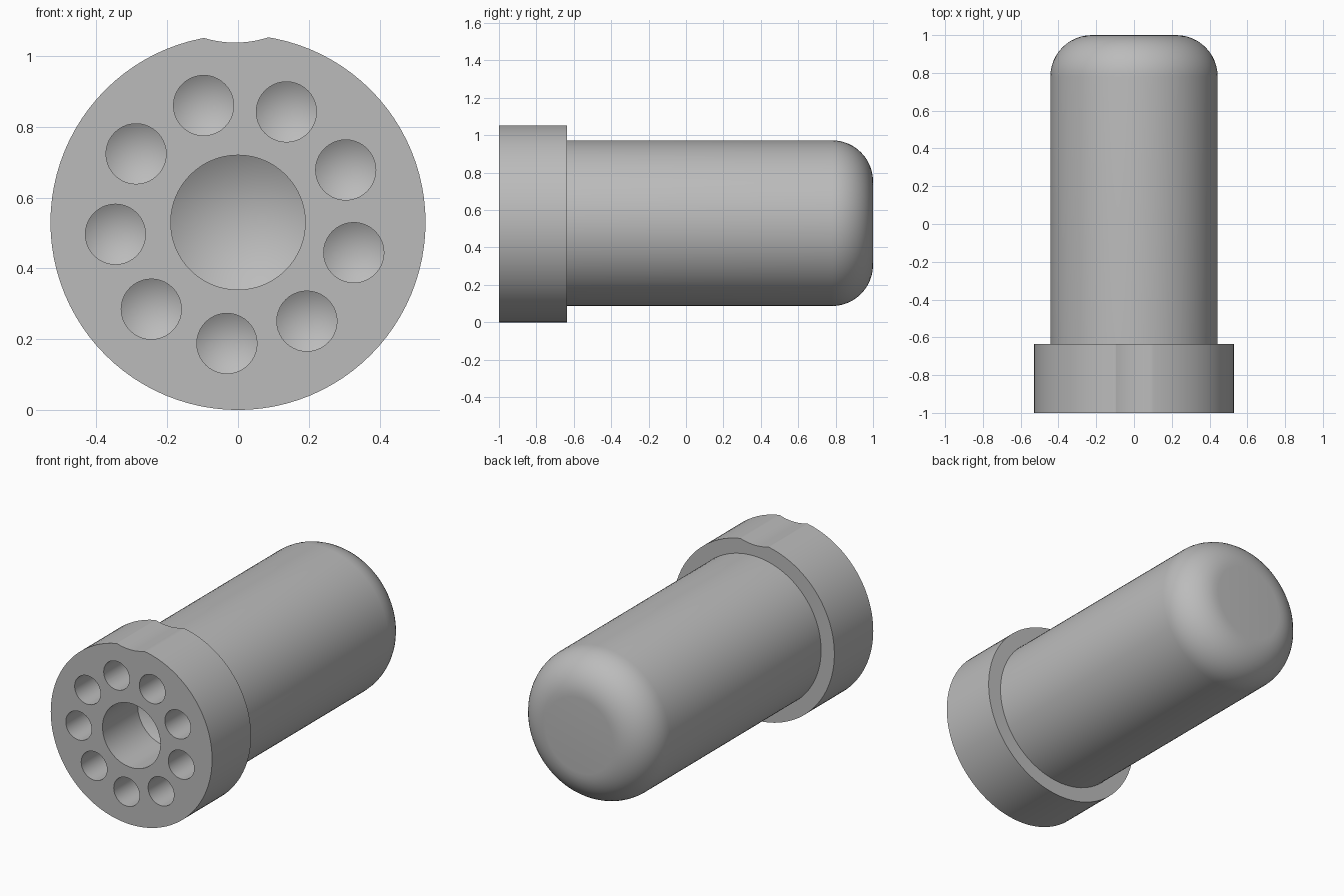
import bpy
import bmesh
from math import cos, sin, pi, radians

default = bpy.data.objects.get("Cube")
if default:
    bpy.data.objects.remove(default, do_unlink=True)

AXIS_Z = 0.53       # height of the long axis
FRONT = -1.0

grey = bpy.data.materials.new("plain_grey")
grey.use_nodes = True
colour = (0.5, 0.5, 0.5, 1)
grey.diffuse_color = colour
grey.node_tree.nodes["Principled BSDF"].inputs["Base Color"].default_value = colour


def turned(bm, profile, cx, cz, segments):
    """Revolve (radius, y) points around an axis along y, as a closed solid."""
    rings = []
    for r, y in profile:
        if r == 0:
            rings.append([bm.verts.new((cx, y, cz))] * segments)
        else:
            rings.append([bm.verts.new((cx + r * cos(2 * pi * i / segments), y,
                                        cz + r * sin(2 * pi * i / segments)))
                          for i in range(segments)])
    for a, b in zip(rings, rings[1:]):
        for i in range(segments):
            j = (i + 1) % segments
            corners = dict.fromkeys((a[i], a[j], b[j], b[i]))
            bm.faces.new(list(corners))
    for ring in (rings[0], rings[-1]):
        if ring[0] is not ring[1]:
            bm.faces.new(ring)


def finish(name, bm):
    bmesh.ops.recalc_face_normals(bm, faces=bm.faces)
    mesh = bpy.data.meshes.new(name)
    bm.to_mesh(mesh)
    bm.free()
    mesh.materials.append(grey)
    obj = bpy.data.objects.new(name, mesh)
    bpy.context.collection.objects.link(obj)
    return obj


# Stepped body: wide front flange, long barrel, rounded back end
flange_r, barrel_r, fillet, step_y = 0.53, 0.443, 0.22, -0.635
profile = [(flange_r, FRONT), (flange_r, step_y), (barrel_r, step_y)]
for k in range(13):
    a = k / 12 * pi / 2
    profile.append((barrel_r - fillet + fillet * cos(a), 1 - fillet + fillet * sin(a)))
bm = bmesh.new()
turned(bm, profile, 0, AXIS_Z, 96)
body = finish("stepped_barrel", bm)


# Drilled holes with conical bottoms
def drill(bm, r, cx, cz, depth, segments):
    end = FRONT + depth
    turned(bm, [(r, FRONT - 0.1), (r, end), (0, end + 0.6 * r)], cx, cz, segments)


bm = bmesh.new()
drill(bm, 0.19, 0, AXIS_Z, 0.33, 64)
for k in range(9):
    a = radians(25.6 + 40 * k)
    drill(bm, 0.085, -0.005 + 0.343 * cos(a), AXIS_Z + 0.343 * sin(a), 0.33, 40)
holes = finish("hole_cutter", bm)

# Shallow groove along the top of the flange
bm = bmesh.new()
turned(bm, [(0.30, FRONT - 0.1), (0.30, step_y + 0.1)], -0.008, 1.338, 128)
groove = finish("groove_cutter", bm)

bpy.context.view_layer.objects.active = body
body.select_set(True)
for cutter in (holes, groove):
    cutter.hide_render = True
    mod = body.modifiers.new(cutter.name, "BOOLEAN")
    mod.operation = "DIFFERENCE"
    mod.solver = "EXACT"
    mod.object = cutter
    bpy.ops.object.modifier_apply(modifier=mod.name)
    bpy.data.objects.remove(cutter, do_unlink=True)

bpy.ops.object.shade_smooth_by_angle(angle=radians(30))
